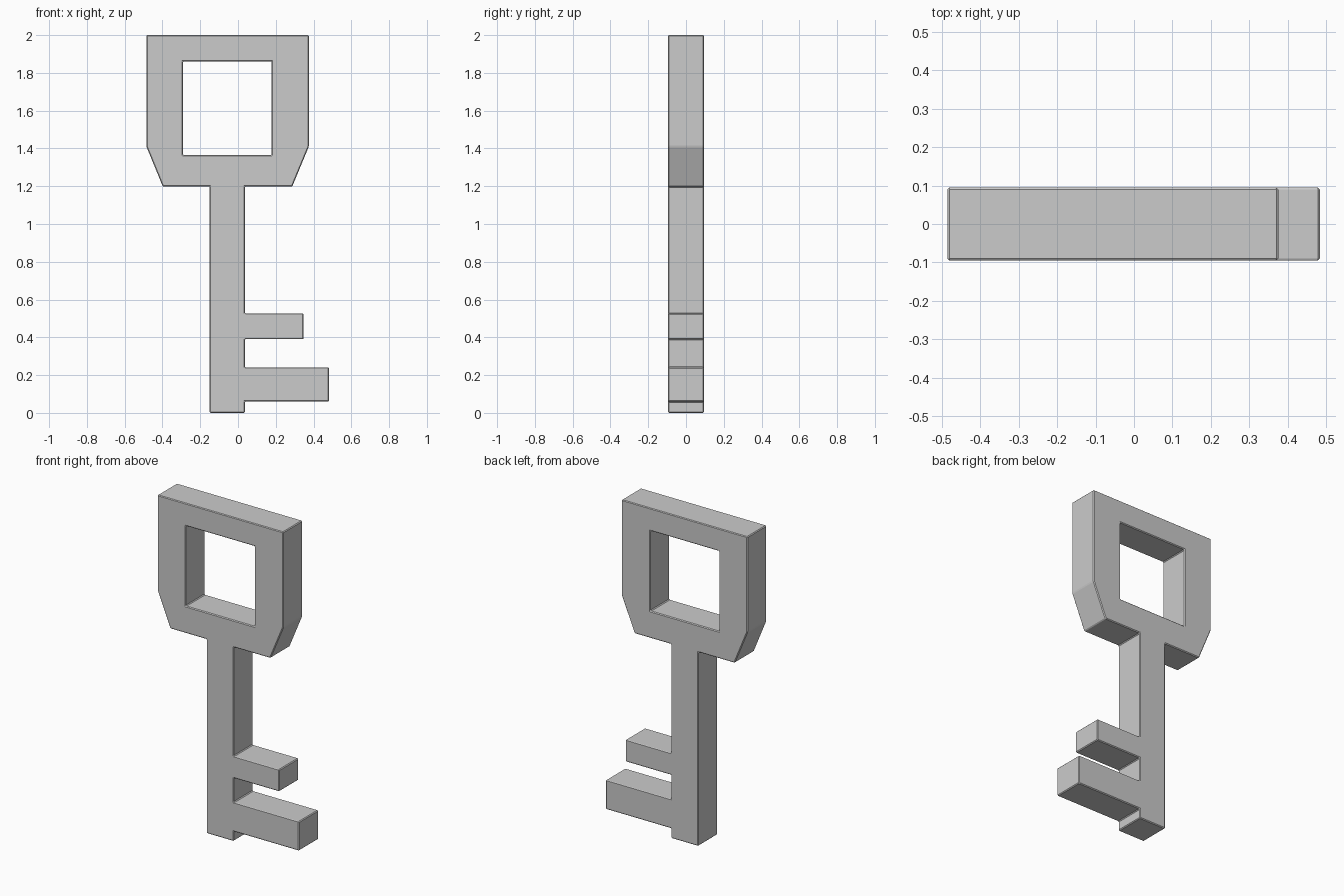
import bpy, bmesh

if "Cube" in bpy.data.objects:
    bpy.data.objects.remove(bpy.data.objects["Cube"])

HALF_DEPTH = 0.095

# Outer outline: bow, tapered shoulders, shaft and two teeth (x, z)
outline = [
    (-0.15, 0), (0.036, 0),
    (0.036, 0.06), (0.483, 0.06), (0.483, 0.24), (0.036, 0.24),        # long tooth
    (0.036, 0.39), (0.348, 0.39), (0.348, 0.525), (0.036, 0.525),      # short tooth
    (0.036, 1.198), (0.287, 1.198), (0.375, 1.41), (0.375, 2),         # right of bow
    (-0.485, 2), (-0.485, 1.41), (-0.398, 1.198), (-0.15, 1.198),      # left of bow
]
# Square opening in the bow
opening = [(-0.292, 1.365), (0.178, 1.365), (0.178, 1.86), (-0.292, 1.86)]

bm = bmesh.new()


def add_loop(points):
    vs = [bm.verts.new((x, -HALF_DEPTH, z)) for x, z in points]
    return [bm.edges.new((vs[i - 1], vs[i])) for i in range(len(vs))]


# Fill the profile and extrude it to thickness
edges = add_loop(outline) + add_loop(opening)
bmesh.ops.triangle_fill(bm, edges=edges, use_beauty=True, use_dissolve=False)
ext = bmesh.ops.extrude_face_region(bm, geom=bm.faces[:], use_keep_orig=True)
moved = [g for g in ext["geom"] if isinstance(g, bmesh.types.BMVert)]
bmesh.ops.translate(bm, verts=moved, vec=(0, 2 * HALF_DEPTH, 0))
bmesh.ops.recalc_face_normals(bm, faces=bm.faces[:])

mesh = bpy.data.meshes.new("key")
bm.to_mesh(mesh)
bm.free()
key = bpy.data.objects.new("key", mesh)
bpy.context.collection.objects.link(key)

# Thin chamfer on every hard edge
bevel = key.modifiers.new("edge_chamfer", "BEVEL")
bevel.width = 0.005
bevel.segments = 1
bevel.limit_method = "ANGLE"
bevel.angle_limit = 0.3
